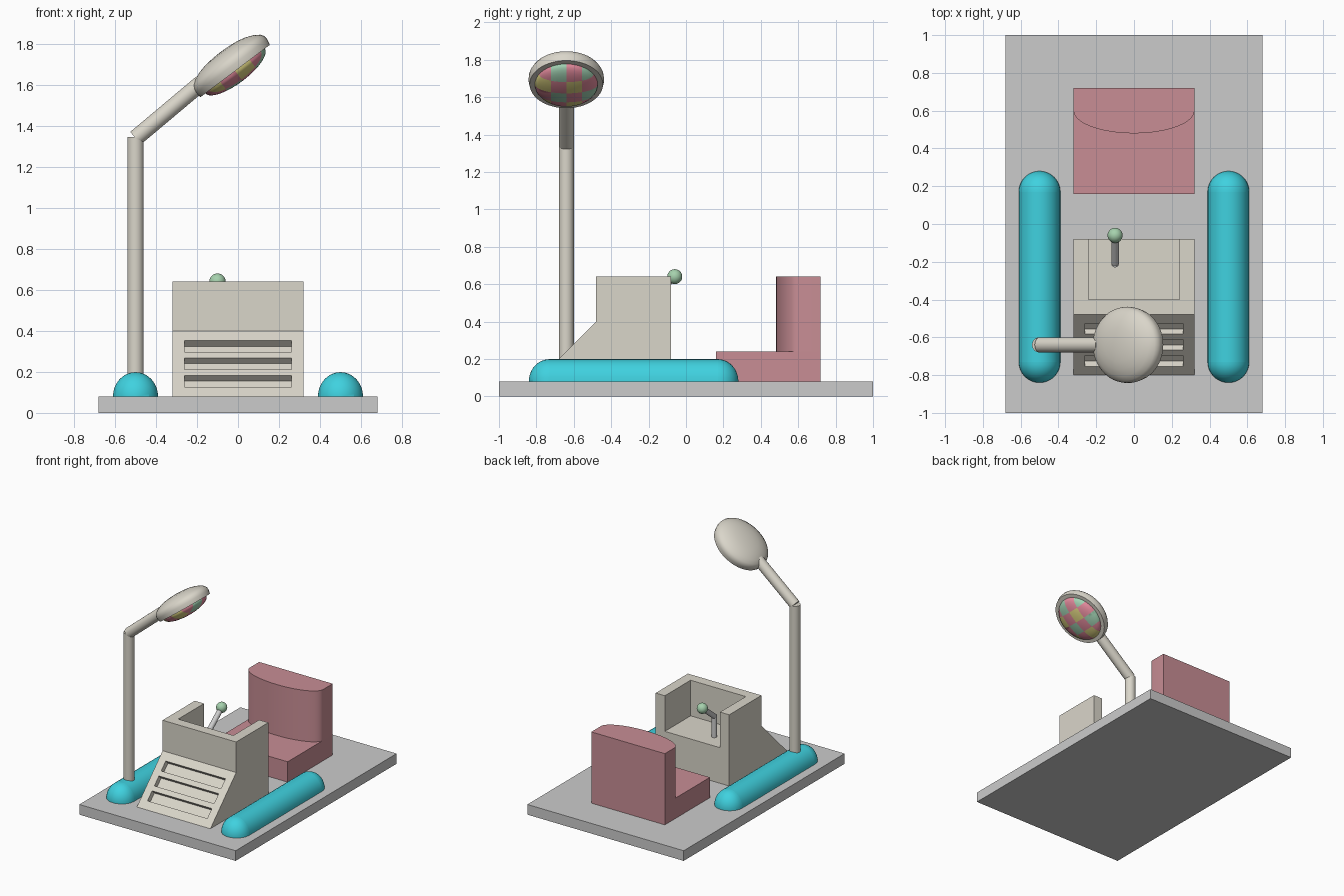
import bpy, bmesh
from math import sin, cos, pi, radians, floor
from mathutils import Matrix, Vector

if "Cube" in bpy.data.objects:
    bpy.data.objects.remove(bpy.data.objects["Cube"])


def mat(name, r, g, b):
    m = bpy.data.materials.new(name)
    m.diffuse_color = (r, g, b, 1)
    m.use_nodes = True
    m.node_tree.nodes["Principled BSDF"].inputs["Base Color"].default_value = m.diffuse_color
    return m


BEIGE = mat("beige", 0.70, 0.67, 0.59)
RED = mat("seat_red", 0.58, 0.27, 0.30)
TEAL = mat("teal", 0.05, 0.64, 0.74)
GREEN = mat("green", 0.38, 0.64, 0.42)
CHECKS = [mat("check_red", 0.78, 0.26, 0.34), mat("check_green", 0.36, 0.64, 0.45),
          mat("check_yellow", 0.72, 0.65, 0.22)]


def finish(name, bm, material=None, smooth=False):
    bmesh.ops.recalc_face_normals(bm, faces=bm.faces)
    me = bpy.data.meshes.new(name)
    bm.to_mesh(me)
    bm.free()
    ob = bpy.data.objects.new(name, me)
    bpy.context.collection.objects.link(ob)
    if material:
        me.materials.append(material)
    if smooth:
        bpy.ops.object.select_all(action='DESELECT')
        ob.select_set(True)
        bpy.context.view_layer.objects.active = ob
        bpy.ops.object.shade_smooth_by_angle(angle=radians(35))
    return ob


def box(name, lo, hi, material=None, matrix=Matrix()):
    bm = bmesh.new()
    lo, hi = Vector(lo), Vector(hi)
    bmesh.ops.create_cube(bm, size=1, matrix=matrix @ Matrix.Translation((lo + hi) / 2)
                          @ Matrix.Diagonal((*(hi - lo), 1)))
    return finish(name, bm, material)


def prism(name, points, offset, material, smooth=False):
    bm = bmesh.new()
    face = bm.faces.new([bm.verts.new(p) for p in points])
    new = bmesh.ops.extrude_face_region(bm, geom=[face])["geom"]
    bmesh.ops.translate(bm, vec=offset, verts=[v for v in new if isinstance(v, bmesh.types.BMVert)])
    return finish(name, bm, material, smooth)


def rod(name, a, b, r, material=None):
    a, b = Vector(a), Vector(b)
    bm = bmesh.new()
    rot = (b - a).to_track_quat('Z', 'Y').to_matrix().to_4x4()
    bmesh.ops.create_cone(bm, cap_ends=True, segments=32, radius1=r, radius2=r, depth=(b - a).length,
                          matrix=Matrix.Translation((a + b) / 2) @ rot)
    return finish(name, bm, material, True)


def cut(ob, cutters):
    for c in cutters:
        mod = ob.modifiers.new("cut", 'BOOLEAN')
        mod.operation, mod.solver, mod.object = 'DIFFERENCE', 'EXACT', c
    me = bpy.data.meshes.new_from_object(ob.evaluated_get(bpy.context.evaluated_depsgraph_get()))
    ob.modifiers.clear()
    ob.data = me
    for c in cutters:
        bpy.data.objects.remove(c)


# Base plate
box("base", (-0.68, -1, 0), (0.68, 1, 0.08))

# Console with open cockpit recess and three slots square to the sloped front
side = [(-0.8, 0.08), (-0.48, 0.40), (-0.48, 0.64), (-0.08, 0.64), (-0.08, 0.08)]
console = prism("console", [(-0.32, y, z) for y, z in side], (0.64, 0, 0), BEIGE)
cutters = [box("recess_cutter", (-0.24, -0.40, 0.36), (0.24, 0.1, 0.8))]
slope = Matrix.Translation((0, -0.64, 0.24)) @ Matrix.Rotation(radians(45), 4, 'X')
for i in (-1, 0, 1):
    cutters.append(box("slot_cutter", (-0.26, i * 0.12 - 0.04, -0.04),
                       (0.26, i * 0.12 + 0.04, 0.04), None, slope))
cut(console, cutters)

# Control lever with knob
rod("lever_lower", (-0.10, -0.21, 0.35), (-0.10, -0.21, 0.53), 0.02)
rod("lever_upper", (-0.10, -0.21, 0.52), (-0.10, -0.06, 0.64), 0.02)
bm = bmesh.new()
bmesh.ops.create_uvsphere(bm, u_segments=32, v_segments=16, radius=0.04,
                          matrix=Matrix.Translation((-0.10, -0.06, 0.64)))
finish("lever_knob", bm, GREEN, True)

# Seat with a backrest bulging forward
box("seat", (-0.32, 0.16, 0.08), (0.32, 0.72, 0.24), RED)
arc = [(-0.32 * cos(pi * i / 32), 0.60 - 0.12 * sin(pi * i / 32), 0.24) for i in range(33)]
prism("seat_back", arc + [(0.32, 0.72, 0.24), (-0.32, 0.72, 0.24)], (0, 0, 0.40), RED, True)

# Half-round side floats with rounded ends
for name, x in (("left_float", -0.5), ("right_float", 0.5)):
    bm = bmesh.new()
    bmesh.ops.create_uvsphere(bm, u_segments=32, v_segments=24, radius=0.11,
                              matrix=Matrix.Rotation(pi / 2, 4, 'X'))
    bmesh.ops.bisect_plane(bm, geom=bm.verts[:] + bm.edges[:] + bm.faces[:], plane_co=(0, 0, 0),
                           plane_no=(0, 1, 0))
    rim = [e for e in bm.edges if all(abs(v.co.y) < 1e-5 for v in e.verts)]
    bmesh.ops.split_edges(bm, edges=rim)
    for f in bm.faces:
        f.tag = f.calc_center_median().y > 0
    for v in bm.verts:
        v.co.y += 0.17 if v.link_faces[0].tag else -0.73
    bmesh.ops.bridge_loops(bm, edges=[e for e in bm.edges if e.is_boundary])
    cutres = bmesh.ops.bisect_plane(bm, geom=bm.verts[:] + bm.edges[:] + bm.faces[:],
                                    plane_co=(0, 0, 0), plane_no=(0, 0, 1), clear_inner=True)
    bmesh.ops.holes_fill(bm, edges=[e for e in bm.edges if e.is_boundary])
    bmesh.ops.transform(bm, matrix=Matrix.Translation((x, -0, 0.08)) @ Matrix.Diagonal((1, 1, 1.08, 1)),
                        verts=bm.verts)
    finish(name, bm, TEAL, True)

# Lamp pole and slanted arm
rod("lamp_pole", (-0.5, -0.64, 0.10), (-0.5, -0.64, 1.345), 0.04, BEIGE)
t = radians(40)
rod("lamp_arm", (-0.5, -0.64, 1.34), (-0.5 + 0.42 * cos(t), -0.64, 1.34 + 0.42 * sin(t)), 0.04, BEIGE)

# Lamp head: tilted shallow dome, spun from a profile
head = (Matrix.Translation((-0.014, -0.64, 1.668)) @ Matrix.Rotation(radians(-37), 4, 'Y')
        @ Matrix.Diagonal((1.08, 1, 1, 1)))
profile = [(0, 0), (0.196, 0), (0.202, 0.03), (0.2, 0.05), (0.19, 0.067), (0.165, 0.085),
           (0.13, 0.1), (0.09, 0.11), (0.045, 0.115), (0, 0.117)]
bm = bmesh.new()
vs = [bm.verts.new((r, 0, h)) for r, h in profile]
es = [bm.edges.new(p) for p in zip(vs, vs[1:])]
bmesh.ops.spin(bm, geom=vs + es, axis=(0, 0, 1), cent=(0, 0, 0), angle=2 * pi, steps=48)
bmesh.ops.remove_doubles(bm, verts=bm.verts, dist=1e-5)
bmesh.ops.transform(bm, matrix=head, verts=bm.verts)
finish("lamp_head", bm, BEIGE, True)

# Checkered lens bulging out of the head, sliced along a square grid
CELL = 0.083
bm = bmesh.new()
bmesh.ops.create_uvsphere(bm, u_segments=40, v_segments=20, radius=0.168)
for no in ((1, 0, 0), (0, 1, 0)):
    for k in (-1, 0, 1):
        bmesh.ops.bisect_plane(bm, geom=bm.verts[:] + bm.edges[:] + bm.faces[:],
                               plane_co=Vector(no) * k * CELL, plane_no=no)
bmesh.ops.bisect_plane(bm, geom=bm.verts[:] + bm.edges[:] + bm.faces[:], plane_co=(0, 0, 0),
                       plane_no=(0, 0, 1), clear_outer=True)
for f in bm.faces:
    c = f.calc_center_median()
    j, i = floor(c.x / CELL), floor(c.y / CELL)
    f.material_index = 0 if (i + j) % 2 else (2 if j % 2 == 0 else 1)
bmesh.ops.transform(bm, matrix=head @ Matrix.Diagonal((1, 1, 0.36, 1)), verts=bm.verts)
lens = finish("lamp_lens", bm, CHECKS[0], True)
for m in CHECKS[1:]:
    lens.data.materials.append(m)
